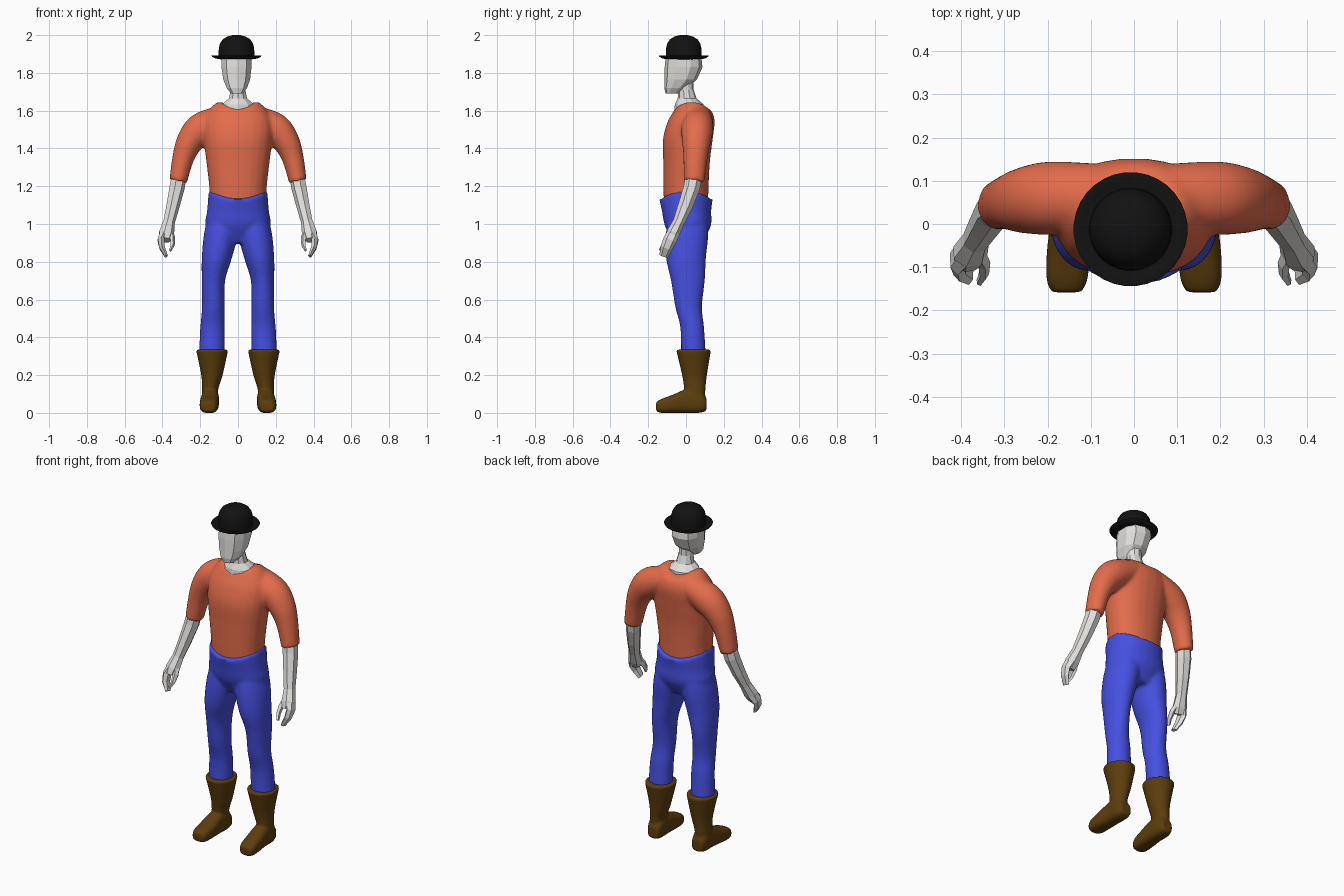
import bpy, bmesh, math
from mathutils import Vector

cube = bpy.data.objects.get("Cube")
if cube:
    bpy.data.objects.remove(cube)


def material(name, rgb):
    m = bpy.data.materials.new(name)
    m.use_nodes = True
    m.diffuse_color = (*rgb, 1)
    m.node_tree.nodes["Principled BSDF"].inputs["Base Color"].default_value = (*rgb, 1)
    return m


skin = material("pale grey", (0.76, 0.74, 0.72))
orange = material("orange", (0.77, 0.15, 0.07))
blue = material("blue", (0.06, 0.08, 0.75))
brown = material("brown", (0.11, 0.048, 0.004))
black = material("black", (0.006, 0.006, 0.006))
UP = Vector((0, 0, 1))


def smooth_rings(rings, steps):
    """Interpolate the rings along a spline."""
    out = []
    for i in range(len(rings) - 1):
        a, b = rings[max(i - 1, 0)], rings[i]
        c, d = rings[i + 1], rings[min(i + 2, len(rings) - 1)]
        for k in range(steps):
            t = k / steps
            out.append([q + t / 2 * (r - p + t * (2 * p - 5 * q + 4 * r - s + t * (3 * (q - r) + s - p)))
                        for p, q, r, s in zip(a, b, c, d)])
    return out + [rings[-1]]


def loft(bm, rings, sides=24, steps=5, axis=UP, square=1.0, flip=1):
    """Skin rings of (x, y, z, width, depth, lift at the sides); axis None follows the path."""
    rings = smooth_rings([list(r) + [0] * (6 - len(r)) for r in rings], steps)
    centres = [Vector(r[:3]) for r in rings]
    loops = []
    for i, (x, y, z, rx, ry, lift) in enumerate(rings):
        t = axis or centres[min(i + 1, len(rings) - 1)] - centres[max(i - 1, 0)]
        turn = UP.rotation_difference(-t if t.z < 0 else t)
        loop = []
        for k in range(sides):
            a = math.tau * (k + 0.5) / sides
            c, s = [math.copysign(abs(v) ** square, v) for v in (math.cos(a), math.sin(a))]
            p = centres[i] + turn @ Vector((rx * c, ry * s, 0)) + UP * lift * c * c
            loop.append(bm.verts.new((p.x * flip, p.y, p.z)))
        loops.append(loop)
    for lo, hi in zip(loops, loops[1:]):
        for k in range(sides):
            n = (k + 1) % sides
            bm.faces.new((lo[k], lo[n], hi[n], hi[k]))
    caps = [bm.faces.new(loops[0]), bm.faces.new(loops[-1])]
    bmesh.ops.poke(bm, faces=caps)


def finish(bm, name, mat, voxel=0):
    """Make an object; a voxel size fuses its lofts into one smooth skin."""
    bmesh.ops.recalc_face_normals(bm, faces=bm.faces)
    me = bpy.data.meshes.new(name)
    bm.to_mesh(me)
    bm.free()
    me.materials.append(mat)
    ob = bpy.data.objects.new(name, me)
    bpy.context.collection.objects.link(ob)
    if voxel:
        rm = ob.modifiers.new("fuse", 'REMESH')
        rm.mode = 'VOXEL'
        rm.voxel_size = voxel
        rm.use_smooth_shade = True
        sm = ob.modifiers.new("soften", 'SMOOTH')
        sm.factor = 0.5
        sm.iterations = 5
    return ob


# Shirt: torso and two short sleeves
bm = bmesh.new()
loft(bm, [(0, 0, 1.09, .148, .117), (0, 0, 1.2, .153, .12), (0, .003, 1.33, .168, .124),
          (0, .01, 1.45, .182, .132), (0, .027, 1.54, .182, .125), (0, .035, 1.59, .148, .105, .02),
          (0, .03, 1.612, .108, .088, .035)], square=.9)
for side in (1, -1):
    loft(bm, [(.08, .065, 1.56, .07, .075), (.19, .06, 1.507, .085, .085), (.252, .055, 1.44, .073, .077),
              (.29, .05, 1.35, .058, .064), (.317, .043, 1.225, .047, .056)], axis=None, flip=side)
finish(bm, "shirt", orange, .01)

# Trousers: hips and two legs
bm = bmesh.new()
loft(bm, [(0, .01, .9, .12, .075), (0, .01, .99, .172, .122), (0, .003, 1.07, .164, .131),
          (0, 0, 1.13, .156, .142, .045)], square=.92)
for side in (1, -1):
    loft(bm, [(.14, .04, .29, .068, .066), (.135, .033, .45, .065, .063), (.131, .014, .56, .06, .071),
              (.13, .01, .7, .062, .09), (.112, 0, .82, .08, .106), (.09, .006, .95, .09, .113),
              (.08, .01, 1.05, .075, .1)], flip=side)
finish(bm, "trousers", blue, .01)

for side, label in ((1, "left"), (-1, "right")):
    # Boot: flared shaft and foot
    bm = bmesh.new()
    loft(bm, [(.15, .05, .03, .042, .05), (.148, .047, .12, .043, .056), (.138, .045, .2, .057, .066),
              (.137, .04, .335, .086, .093)], flip=side)
    loft(bm, [(.145, .108, .045, .034, .035), (.147, .07, .06, .046, .06), (.148, 0, .062, .047, .062),
              (.152, -.07, .048, .05, .048), (.155, -.13, .037, .047, .037), (.156, -.158, .033, .034, .025)],
         axis=Vector((0, -1, 0)), square=.7, flip=side)
    finish(bm, label + "_boot", brown, .007)

    # Faceted forearm, fingers and thumb
    bm = bmesh.new()
    loft(bm, [(.305, .05, 1.3, .04, .045), (.325, .03, 1.19, .042, .045), (.347, -.005, 1.09, .036, .04),
              (.366, -.038, 1.01, .032, .032), (.38, -.068, .95, .042, .036), (.385, -.085, .915, .03, .03)],
         sides=7, steps=1, axis=None, flip=side)
    loft(bm, [(.388, -.065, .955, .028, .034), (.408, -.085, .915, .02, .036), (.402, -.103, .875, .017, .032),
              (.38, -.118, .83, .01, .024)], sides=6, steps=1, axis=None, flip=side)
    loft(bm, [(.362, -.06, .965, .018, .022), (.347, -.09, .925, .015, .02), (.347, -.115, .89, .012, .016),
              (.358, -.135, .86, .007, .01)], sides=5, steps=1, axis=None, flip=side)
    finish(bm, label + "_arm", skin)

# Faceted neck and head
bm = bmesh.new()
loft(bm, [(0, .015, 1.56, .1, .08), (0, .017, 1.633, .09, .076), (0, .006, 1.665, .05, .05),
          (0, 0, 1.71, .041, .041), (0, -.005, 1.79, .04, .045)], sides=10, steps=1)
finish(bm, "neck", skin)
bm = bmesh.new()
loft(bm, [(-.005, -.072, 1.692, .034, .037), (-.006, -.055, 1.72, .056, .06), (-.007, -.028, 1.765, .074, .086),
          (-.008, -.013, 1.83, .083, .1), (-.008, -.013, 1.88, .083, .095), (-.008, -.012, 1.94, .06, .065)],
     sides=10, steps=1, square=.85)
finish(bm, "head", skin)

# Round hat with an upturned brim
profile = [(.085, 1.872), (.112, 1.876), (.129, 1.885), (.132, 1.891), (.127, 1.893), (.108, 1.886), (.096, 1.886),
           (.094, 1.93), (.088, 1.955), (.074, 1.977), (.05, 1.992), (.02, 2.0)]
bm = bmesh.new()
loft(bm, [(-.008, -.012, z, r, r) for r, z in profile], sides=32, steps=1)
hat = finish(bm, "hat", black)
bpy.context.view_layer.objects.active = hat
hat.select_set(True)
bpy.ops.object.shade_smooth_by_angle(angle=math.radians(45))
